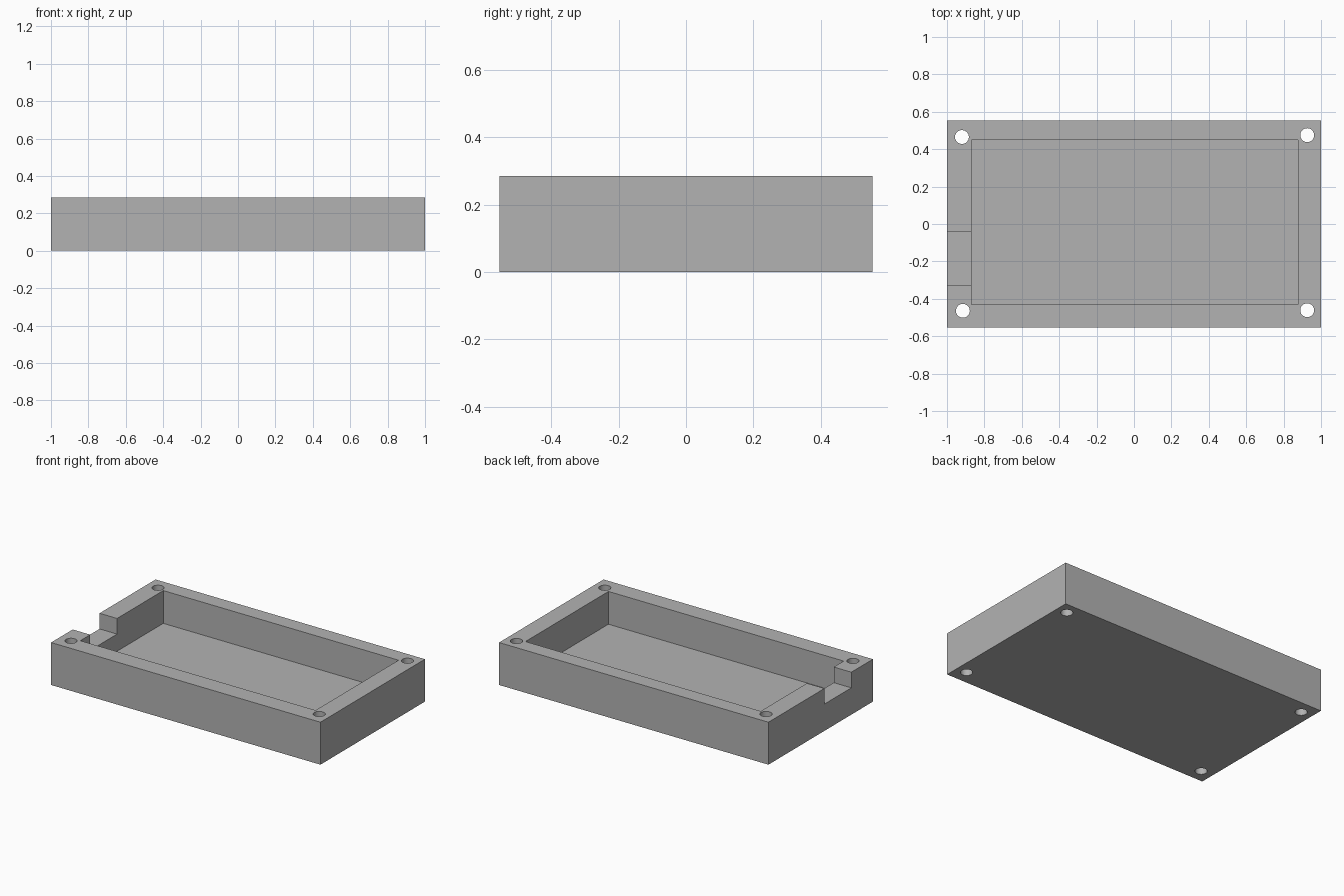
import bpy
import math

default_cube = bpy.data.objects.get("Cube")
if default_cube:
    bpy.data.objects.remove(default_cube, do_unlink=True)

HALF_X, HALF_Y, HEIGHT = 1.0, 0.554, 0.285
FLOOR, NOTCH_FLOOR = 0.065, 0.18
ABOVE = HEIGHT + 0.1

grey = bpy.data.materials.new("plain grey")
grey.use_nodes = True
color = (0.45, 0.45, 0.45, 1)
grey.diffuse_color = color
grey.node_tree.nodes["Principled BSDF"].inputs["Base Color"].default_value = color


def box(name, low, high):
    """Axis-aligned box between two corners."""
    center = [(a + b) / 2 for a, b in zip(low, high)]
    bpy.ops.mesh.primitive_cube_add(size=1, location=center)
    obj = bpy.context.object
    obj.name = name
    obj.scale = [b - a for a, b in zip(low, high)]
    bpy.ops.object.transform_apply(location=True, rotation=False, scale=True)
    obj.data.materials.append(grey)
    return obj


def cut(target, cutter):
    """Subtract the cutter from the target, then remove it."""
    cutter.hide_render = True
    mod = target.modifiers.new("cut", 'BOOLEAN')
    mod.operation = 'DIFFERENCE'
    mod.solver = 'EXACT'
    mod.object = cutter
    bpy.ops.object.select_all(action='DESELECT')
    target.select_set(True)
    bpy.context.view_layer.objects.active = target
    bpy.ops.object.modifier_apply(modifier=mod.name)
    bpy.data.objects.remove(cutter, do_unlink=True)


# Solid block
tray = box("enclosure_tray", (-HALF_X, -HALF_Y, 0), (HALF_X, HALF_Y, HEIGHT))

# Main pocket, open at the top
cut(tray, box("pocket_cutter", (-0.87, -0.43, FLOOR), (0.877, 0.45, ABOVE)))

# Cable notch through the right end wall
cut(tray, box("notch_cutter", (-1.1, -0.325, NOTCH_FLOOR), (-0.8, -0.04, ABOVE)))

# Screw holes through the corners
for x, y in [(-0.92, 0.465), (0.926, 0.475), (-0.915, -0.464), (0.926, -0.461)]:
    bpy.ops.mesh.primitive_cylinder_add(vertices=48, radius=0.037, depth=1, location=(x, y, 0))
    hole = bpy.context.object
    hole.name = "screw_hole_cutter"
    hole.data.materials.append(grey)
    cut(tray, hole)

# Smooth hole walls, crisp box edges
bpy.ops.object.shade_smooth_by_angle(angle=math.radians(30))
